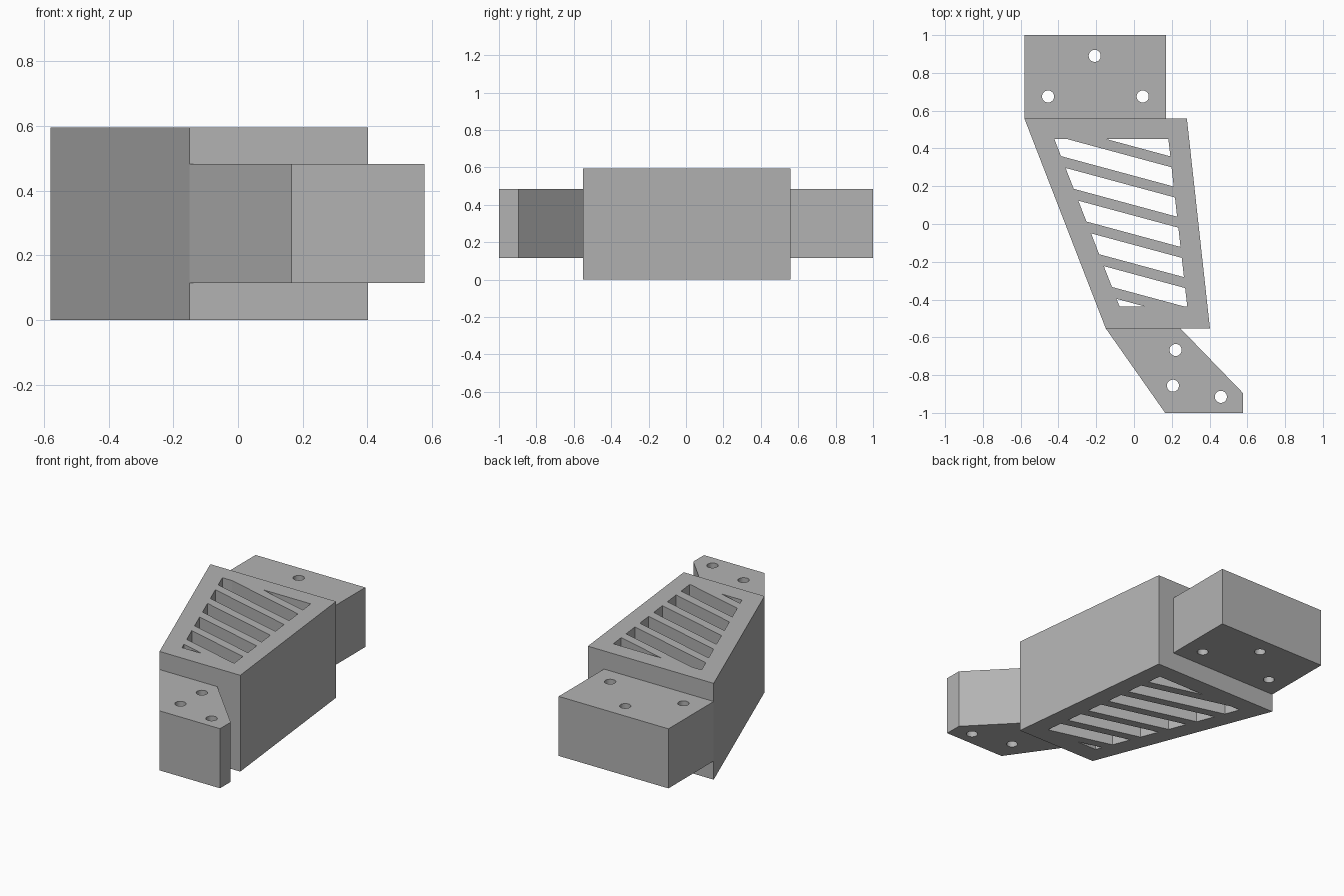
import bpy, bmesh, math

if "Cube" in bpy.data.objects:
    bpy.data.objects.remove(bpy.data.objects["Cube"])

grey = bpy.data.materials.new("plain grey")
grey.diffuse_color = (0.45, 0.45, 0.45, 1)
grey.use_nodes = True
grey.node_tree.nodes["Principled BSDF"].inputs["Base Color"].default_value = grey.diffuse_color


def prism(name, outline, z0, z1):
    """Upright solid from a plan outline."""
    bm = bmesh.new()
    face = bm.faces.new([bm.verts.new((x, y, z0)) for x, y in outline])
    top = bmesh.ops.extrude_face_region(bm, geom=[face])["geom"]
    verts = [g for g in top if isinstance(g, bmesh.types.BMVert)]
    bmesh.ops.translate(bm, verts=verts, vec=(0, 0, z1 - z0))
    bmesh.ops.recalc_face_normals(bm, faces=bm.faces)
    mesh = bpy.data.meshes.new(name)
    bm.to_mesh(mesh)
    bm.free()
    mesh.materials.append(grey)
    obj = bpy.data.objects.new(name, mesh)
    bpy.context.collection.objects.link(obj)
    return obj


def cut(obj, outlines):
    """Cut plan outlines right through a solid."""
    for outline in outlines:
        cutter = prism("cutter", outline, -0.2, 0.8)
        cutter.hide_render = True
        mod = obj.modifiers.new("cut", "BOOLEAN")
        mod.operation, mod.solver, mod.object = "DIFFERENCE", "EXACT", cutter
        bpy.context.view_layer.objects.active = obj
        bpy.ops.object.modifier_apply(modifier=mod.name)
        bpy.data.objects.remove(cutter)


def circle(cx, cy, r=0.032, n=32):
    return [(cx + r * math.cos(2 * math.pi * i / n),
             cy + r * math.sin(2 * math.pi * i / n)) for i in range(n)]


def clip(poly, level, side):
    """Keep the part of a convex outline above (1) or below (-1) a slanted line."""
    dist = lambda p: side * (p[1] - SLOPE * p[0] - level)
    out = []
    for a, b in zip(poly, poly[1:] + poly[:1]):
        da, db = dist(a), dist(b)
        if da >= 0:
            out.append(a)
        if da * db < 0:
            t = da / (da - db)
            out.append((a[0] + t * (b[0] - a[0]), a[1] + t * (b[1] - a[1])))
    return out


# Middle body with a window divided by six slanted slats
SLOPE, PITCH, SLAT = -0.27, 0.155, 0.056
window = [(-0.422, 0.45), (0.182, 0.45), (0.282, -0.438), (-0.076, -0.438)]
slats = [0.382 - PITCH * i for i in range(6)]
slots = []
for upper, lower in zip([2] + slats, slats + [-2]):
    slot = clip(window, upper - SLAT / 2, -1)
    slots.append(clip(slot, lower + SLAT / 2, 1))
body = prism("slotted_body", [(-0.58, 0.558), (0.28, 0.558), (0.402, -0.552), (-0.15, -0.552)], 0, 0.595)
cut(body, slots)

# Rear mounting block with three bolt holes
rear = prism("rear_block", [(-0.58, 0.558), (-0.58, 1), (0.17, 1), (0.17, 0.558)], 0.115, 0.483)
cut(rear, [circle(-0.208, 0.89), circle(-0.455, 0.675), circle(0.046, 0.675)])

# Front mounting block with angled sides and three bolt holes
front = prism("front_block", [(-0.15, -0.552), (0.245, -0.552), (0.577, -0.895),
                              (0.577, -1), (0.165, -1)], 0.115, 0.483)
cut(front, [circle(0.22, -0.667), circle(0.206, -0.856), circle(0.46, -0.915)])
